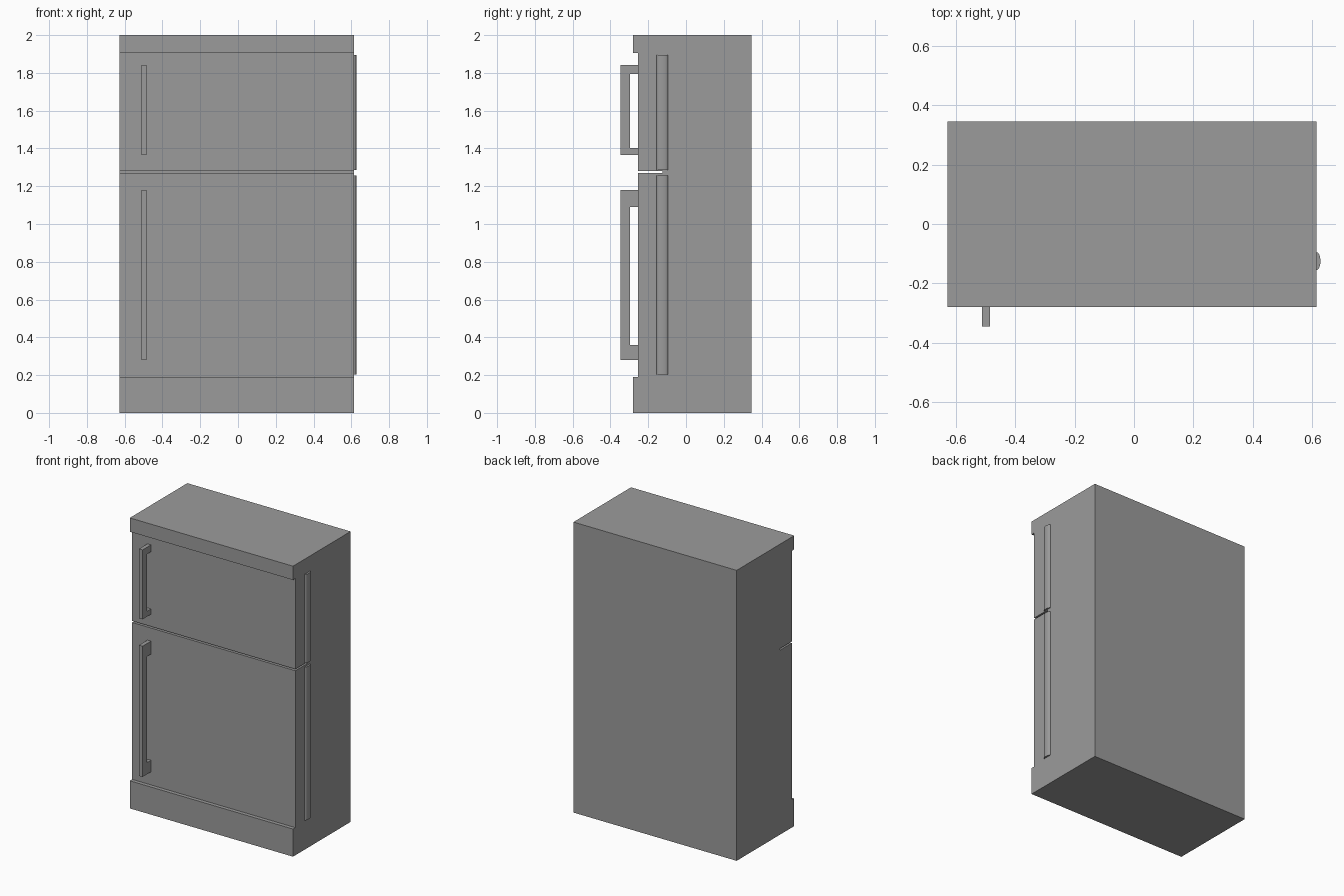
import bpy, bmesh, math

cube = bpy.data.objects.get("Cube")
if cube:
    bpy.data.objects.remove(cube, do_unlink=True)

grey = bpy.data.materials.new("enamel_grey")
grey.use_nodes = True
COLOUR = (0.33, 0.33, 0.33, 1)
grey.diffuse_color = COLOUR
grey.node_tree.nodes["Principled BSDF"].inputs["Base Color"].default_value = COLOUR


def extrude(name, profile, offset):
    """Make a solid from a planar outline pushed along an offset."""
    bm = bmesh.new()
    face = bm.faces.new([bm.verts.new(p) for p in profile])
    moved = bmesh.ops.extrude_face_region(bm, geom=[face])["geom"]
    verts = [v for v in moved if isinstance(v, bmesh.types.BMVert)]
    bmesh.ops.translate(bm, verts=verts, vec=offset)
    bmesh.ops.recalc_face_normals(bm, faces=bm.faces)
    mesh = bpy.data.meshes.new(name)
    bm.to_mesh(mesh)
    bm.free()
    mesh.materials.append(grey)
    obj = bpy.data.objects.new(name, mesh)
    bpy.context.collection.objects.link(obj)
    return obj


def side_profile(name, x0, x1, points):
    """Extrude a (y, z) outline across the width."""
    return extrude(name, [(x0, y, z) for y, z in points], (x1 - x0, 0, 0))


LEFT, RIGHT = -0.628, 0.615
BACK, LIP, DOOR, RECESS = 0.346, -0.28, -0.254, -0.125
BASE_TOP, CAP_BOTTOM = 0.19, 1.905

# Cabinet with projecting plinth and top cap
side_profile("cabinet", LEFT, RIGHT, [
    (BACK, 0), (LIP, 0), (LIP, BASE_TOP), (RECESS, BASE_TOP),
    (RECESS, CAP_BOTTOM), (LIP, CAP_BOTTOM), (LIP, 2), (BACK, 2)])


# Doors, separated by a narrow slot
def door(name, z0, z1):
    side_profile(name, LEFT, RIGHT,
                 [(DOOR, z0), (RECESS, z0), (RECESS, z1), (DOOR, z1)])


door("lower_door", BASE_TOP, 1.27)
door("upper_door", 1.281, CAP_BOTTOM)


# Bracket handles
def handle(name, z0, gap0, gap1, z1):
    front, inner = -0.346, -0.296
    side_profile(name, -0.512, -0.485, [
        (front, z0), (DOOR, z0), (DOOR, gap0), (inner, gap0),
        (inner, gap1), (DOOR, gap1), (DOOR, z1), (front, z1)])


handle("lower_handle", 0.28, 0.36, 1.09, 1.18)
handle("upper_handle", 1.365, 1.402, 1.795, 1.843)


# Rounded hinge covers on the model's left side
def hinge(name, z0, z1, steps=12):
    arc = [math.pi * i / steps - math.pi / 2 for i in range(steps + 1)]
    outline = [(RIGHT + 0.013 * math.cos(a), RECESS + 0.03 * math.sin(a), z0)
               for a in arc]
    obj = extrude(name, outline, (0, 0, z1 - z0))
    bpy.ops.object.select_all(action="DESELECT")
    obj.select_set(True)
    bpy.context.view_layer.objects.active = obj
    bpy.ops.object.shade_smooth_by_angle(angle=math.radians(35))


hinge("lower_hinge", 0.203, 1.258)
hinge("upper_hinge", 1.285, 1.896)
